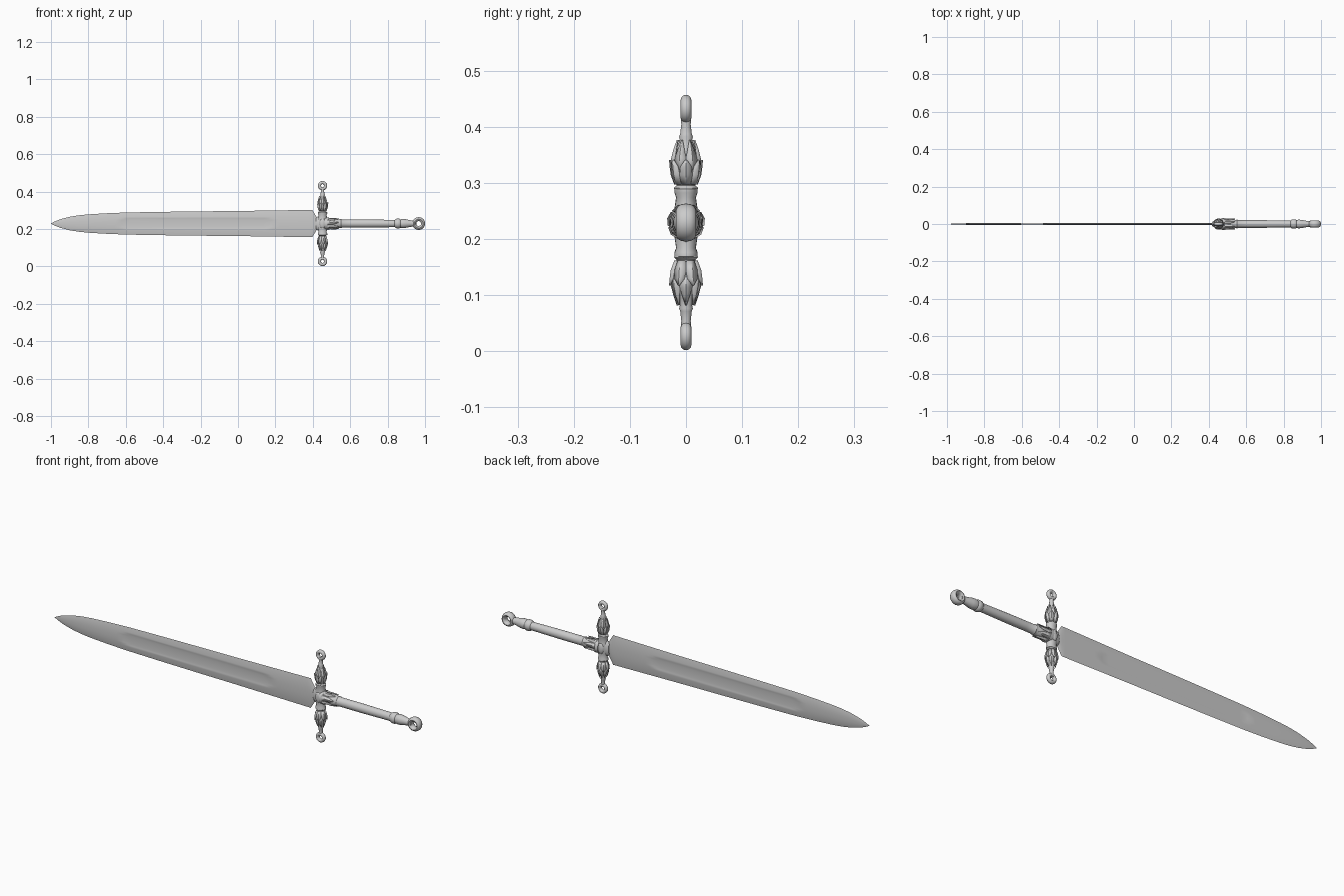
import bpy, bmesh, math
from mathutils import Vector

if "Cube" in bpy.data.objects:
    bpy.data.objects.remove(bpy.data.objects["Cube"])

ZC = 0.229   # height of the sword axis
GX = 0.452   # x of the crossguard
X, Z = Vector((1, 0, 0)), Vector((0, 0, 1))
Y = Vector((0, 1, 0))
HUB = Vector((GX, 0, ZC))
AXIS = Vector((0, 0, ZC))


def finish(name, bm, angle=40):
    bmesh.ops.remove_doubles(bm, verts=bm.verts, dist=1e-6)
    bmesh.ops.recalc_face_normals(bm, faces=bm.faces)
    me = bpy.data.meshes.new(name)
    bm.to_mesh(me)
    bm.free()
    ob = bpy.data.objects.new(name, me)
    bpy.context.collection.objects.link(ob)
    bpy.ops.object.select_all(action='DESELECT')
    ob.select_set(True)
    bpy.context.view_layer.objects.active = ob
    bpy.ops.object.shade_smooth_by_angle(angle=math.radians(angle))
    return ob


def interp(pts, x):
    for (a, fa), (b, fb) in zip(pts, pts[1:]):
        if x <= b:
            return fa + (fb - fa) * (x - a) / (b - a)
    return pts[-1][1]


def lathe(name, profile, origin, axis, wide=1.0, deep=1.0, segs=20):
    """Revolve (distance, radius) points; wide is the in-plane scale, deep the y scale."""
    side = Y.cross(axis)
    bm = bmesh.new()
    rings = []
    for t, r in profile:
        rings.append([bm.verts.new(origin + axis * t
                      + side * (r * wide * math.cos(2 * math.pi * i / segs))
                      + Y * (r * deep * math.sin(2 * math.pi * i / segs)))
                      for i in range(segs)])
    for a, b in zip(rings, rings[1:]):
        for i in range(segs):
            j = (i + 1) % segs
            bm.faces.new((a[i], a[j], b[j], b[i]))
    bm.faces.new(rings[0])
    bm.faces.new(rings[-1])
    return finish(name, bm)


def leaves(name, origin, axis, profile, count, phase=0.0, deep=1.0):
    """Pointed overlapping leaves; profile holds (distance, radius, half angle)."""
    side = Y.cross(axis)
    bm = bmesh.new()
    for k in range(count):
        a0 = 2 * math.pi * k / count + phase
        rows = []
        for t, r, w in profile:
            row = []
            for s, lift in ((-1, 0), (0, 0.0015), (1, 0)):
                a = a0 + s * w
                row.append(bm.verts.new(origin + axis * t + side * ((r + lift) * math.cos(a))
                                        + Y * ((r + lift) * deep * math.sin(a))))
            rows.append(row)
        for p, q in zip(rows, rows[1:]):
            for i in range(2):
                bm.faces.new((p[i], p[i + 1], q[i + 1], q[i]))
    ob = finish(name, bm, 25)
    sol = ob.modifiers.new("thickness", 'SOLIDIFY')
    sol.thickness = 0.002
    sol.offset = 0
    return ob


def ring(name, centre, major, minor, deep, nu=32, nv=12):
    """Ring with its hole along y."""
    bm = bmesh.new()
    g = []
    for i in range(nu):
        u = 2 * math.pi * i / nu
        out = X * math.cos(u) + Z * math.sin(u)
        g.append([bm.verts.new(centre + out * (major + minor * math.cos(2 * math.pi * j / nv))
                               + Y * (deep * math.sin(2 * math.pi * j / nv))) for j in range(nv)])
    for i in range(nu):
        for j in range(nv):
            k, l = (i + 1) % nu, (j + 1) % nv
            bm.faces.new((g[i][j], g[k][j], g[k][l], g[i][l]))
    return finish(name, bm)


# Blade: lens section with a rounded fuller sunk into both faces
outline = [(-1, 0.0005), (-.98, .011), (-.95, .023), (-.9, .036), (-.85, .044), (-.8, .049),
           (-.7, .055), (-.6, .059), (-.4, .0625), (-.2, .065), (0, .067), (.2, .070),
           (.397, .073), (.414, .045), (.42, .036), (.44, .034)]
xs = sorted(set([p[0] for p in outline] + [round(-.96 + .02 * i, 3) for i in range(68)]))
NZ = 32
bm = bmesh.new()
faces = {}
for sy in (-1, 1):
    rows = []
    for x in xs:
        h = interp(outline, x)
        row = []
        for j in range(NZ + 1):
            u = -1 + 2 * j / NZ
            body = .0055 * (1 - abs(u) ** 2.2) * min(1, h / .05)
            along = max(0, abs(x + .22) - .375) / .035
            d = math.hypot(along, u * h / .031)
            groove = .0032 * max(0, 1 - d * d) ** 0.7
            row.append(bm.verts.new((x, sy * (body - groove), ZC + u * h)))
        rows.append(row)
    for a, b in zip(rows, rows[1:]):
        for j in range(NZ):
            bm.faces.new((a[j], a[j + 1], b[j + 1], b[j]))
finish("blade", bm, 50)

# Centre of the guard: hub, blade collar and a boss on each face
lathe("guard_hub", [(-.062, .018), (-.06, .021), (-.053, .021), (-.045, .018), (-.025, .021), (0, .023),
                    (.025, .021), (.045, .018), (.053, .021), (.06, .021), (.062, .018)],
      HUB, Z, wide=1.2, deep=.98)
lathe("blade_collar", [(-.036, .019), (-.03, .026), (-.015, .029), (0, .03)], HUB, X, wide=1.35, deep=.55)
for s, n in ((-1, "front"), (1, "back")):
    bm = bmesh.new()
    bmesh.ops.create_uvsphere(bm, u_segments=16, v_segments=10, radius=1)
    for v in bm.verts:
        v.co = HUB + Y * (s * .019) + Vector((v.co.x * .016, v.co.y * .008, v.co.z * .026))
    finish("guard_boss_" + n, bm)

# Guard arms, mirrored about the sword axis
arm = [(.055, .019), (.062, .022), (.066, .017), (.072, .019), (.085, .024), (.1, .0255), (.115, .023),
       (.135, .016), (.147, .011), (.153, .0125), (.158, .0105), (.175, .0085), (.188, .0095), (.194, .008)]
for s, n in ((1, "upper"), (-1, "lower")):
    lathe("guard_arm_" + n, arm, HUB, Z * s, segs=18)
    leaves("guard_leaves_inner_" + n, HUB, Z * s,
           [(.068, .019, .42), (.085, .0255, .46), (.1, .0275, .36), (.112, .0285, .04)], 7)
    leaves("guard_leaves_outer_" + n, HUB, Z * s,
           [(.095, .0255, .42), (.115, .0245, .46), (.13, .0205, .32), (.147, .0145, .04)], 7, math.pi / 7)
    ring("guard_ring_" + n, HUB + Z * (s * .2025), .0165, .0085, .0095)

# Grip with collars at both ends
lathe("grip", [(.462, .032), (.482, .033), (.487, .028), (.5, .0255), (.515, .027), (.535, .026), (.545, .0225),
               (.551, .0245), (.557, .0215), (.6, .0215), (.68, .0215), (.76, .0205), (.838, .0195),
               (.843, .024), (.852, .0265), (.862, .0265), (.868, .0225), (.88, .0245), (.895, .0235),
               (.92, .018), (.94, .0155), (.952, .0145)], AXIS, X, deep=.95, segs=24)
leaves("grip_leaves", AXIS, X,
       [(.478, .032, .4), (.492, .028, .42), (.515, .0285, .34), (.54, .0275, .04)], 7)

# Pommel ring
ring("pommel_ring", Vector((.966, 0, ZC)), .0235, .0105, .0175)
